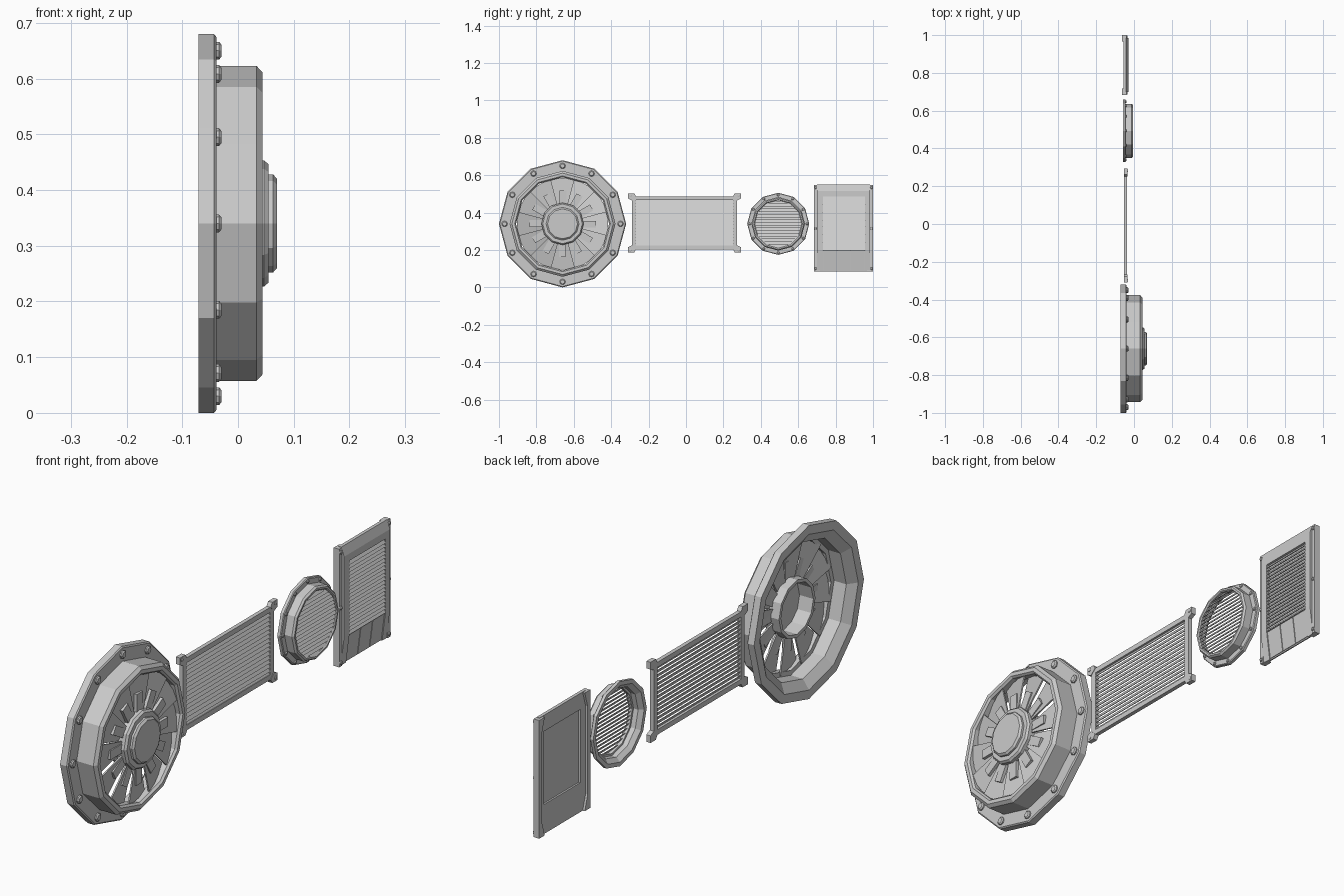
import bpy, bmesh
from math import cos, sin, tau, radians, sqrt
from mathutils import Vector, Matrix

if "Cube" in bpy.data.objects:
    bpy.data.objects.remove(bpy.data.objects["Cube"])


def finish(name, bm):
    bmesh.ops.remove_doubles(bm, verts=bm.verts, dist=1e-5)
    bmesh.ops.recalc_face_normals(bm, faces=bm.faces)
    me = bpy.data.meshes.new(name)
    bm.to_mesh(me)
    bm.free()
    ob = bpy.data.objects.new(name, me)
    bpy.context.collection.objects.link(ob)
    return ob


def lathe(bm, prof, cy, cz, n=12):
    """Closed (radius, x) profile spun about an axis along x."""
    rings = [[bm.verts.new((x, cy + r * cos(tau * k / n), cz + r * sin(tau * k / n)))
              for k in range(n)] for r, x in prof]
    for a, b in zip(rings, rings[1:] + rings[:1]):
        for k in range(n):
            j = (k + 1) % n
            bm.faces.new((a[k], a[j], b[j], b[k]))


def hexa(bm, lo, hi):
    """Solid between two matching outlines."""
    a = [bm.verts.new(p) for p in lo]
    b = [bm.verts.new(p) for p in hi]
    bm.faces.new(a[::-1])
    bm.faces.new(b)
    for k in range(len(a)):
        j = (k + 1) % len(a)
        bm.faces.new((a[k], a[j], b[j], b[k]))


def plate(bm, pts, x0, x1):
    """Outline in (y, z) extruded along x."""
    hexa(bm, [(x0, y, z) for y, z in pts], [(x1, y, z) for y, z in pts])


def bar(bm, pts, y0, y1):
    """Outline in (x, z) extruded along y."""
    hexa(bm, [(x, y0, z) for x, z in pts], [(x, y1, z) for x, z in pts])


def rect(y0, y1, z0, z1):
    return [(y0, z0), (y1, z0), (y1, z1), (y0, z1)]


def bolt(bm, x0, x1, y, z, r):
    ring = lambda x, q: [(x, y + q * cos(tau * k / 8), z + q * sin(tau * k / 8)) for k in range(8)]
    xm = x0 + (x1 - x0) * .6
    hexa(bm, ring(x0, r), ring(xm, r))
    hexa(bm, ring(xm, r), ring(x1, r * .7))


def bolt_circle(name, x0, x1, cy, cz, R, r):
    bm = bmesh.new()
    for k in range(12):
        bolt(bm, x0, x1, cy + R * cos(tau * k / 12), cz + R * sin(tau * k / 12), r)
    finish(name, bm)


def slats(name, z0, z1, n, x, d, span):
    """Tilted horizontal louvres; span(z) gives the y limits."""
    bm = bmesh.new()
    p = (z1 - z0) / n
    for k in range(n):
        z = z0 + p * k
        y0, y1 = span(z + p / 2)
        bar(bm, [(x, z - .1 * p), (x + .003, z - .1 * p), (x - d + .003, z + p * .95), (x - d, z + p * .95)], y0, y1)
    finish(name, bm)


# Large fan
FY, FZ = -.66, .34
bm = bmesh.new()
lathe(bm, [(.34, -.071), (.34, -.043), (.335, -.039), (.283, -.039), (.283, .033), (.271, .044),
           (.256, .044), (.249, .036), (.249, .008), (.268, .008), (.268, -.045), (.305, -.071)], FY, FZ)
finish("fan_housing", bm)
bolt_circle("fan_bolts", -.04, -.03, FY, FZ, .31, .016)

bm = bmesh.new()
lathe(bm, [(0, .07), (.08, .07), (.088, .063), (.088, .055), (.106, .055), (.113, .047),
           (.113, -.02), (.1, -.02), (.1, .04), (0, .04)], FY, FZ)
finish("fan_hub", bm)

bm = bmesh.new()
fins = bmesh.new()
for k in range(12):
    def polar(x, r, deg):
        t = radians(deg + 30 * k)
        return (x, FY + r * cos(t), FZ + r * sin(t))
    ring = [(.105, -15, .034), (.253, -15, .034), (.253, 16, .010), (.105, 16, .018)]
    hexa(bm, [polar(x - .006, r, a) for r, a, x in ring], [polar(x, r, a) for r, a, x in ring])
    rot = Matrix.Rotation(radians(30 * k), 3, 'X')
    c = Vector((0, FY, FZ))
    fin = [(.105, -.02), (.178, -.02), (.178, .016), (.105, .016)]
    hexa(fins, [c + rot @ Vector((.016, r, w)) for r, w in fin],
         [c + rot @ Vector((.035, r, w)) for r, w in fin])
finish("fan_blades", bm)
finish("fan_blade_roots", fins)

# Rectangular radiator: frame, corner ears, louvres
bm = bmesh.new()
Y0, Y1, Z0, Z1 = -.289, .273, .203, .487
for y0, y1, z0, z1 in ((Y0, Y0 + .022, Z0, Z1), (Y1 - .022, Y1, Z0, Z1),
                       (Y0, Y1, Z0, Z0 + .02), (Y0, Y1, Z1 - .02, Z1)):
    plate(bm, rect(y0, y1, z0, z1), -.052, -.036)
finish("radiator_frame", bm)
bm = bmesh.new()
ear = [(-.022, .0), (0, -.022), (.021, -.012), (.021, .016), (-.012, .016)]
for sy, cy in ((-1, Y0), (1, Y1)):
    for sz, cz in ((-1, Z0), (1, Z1)):
        plate(bm, [(cy + sy * a, cz + sz * b) for a, b in ear], -.052, -.034)
        bolt(bm, -.034, -.031, cy + sy * .009, cz + sz * .004, .007)
finish("radiator_ears", bm)
slats("radiator_louvres", .22, .47, 15, -.039, .010, lambda z: (Y0 + .02, Y1 - .02))

# Round vent
VY, VZ = .493, .34
bm = bmesh.new()
lathe(bm, [(.166, -.059), (.166, -.047), (.163, -.044), (.143, -.044), (.143, -.012), (.137, -.005),
           (.130, -.005), (.126, -.009), (.126, -.024), (.134, -.024), (.134, -.044), (.150, -.059)], VY, VZ)
finish("vent_housing", bm)
bolt_circle("vent_bolts", -.045, -.039, VY, VZ, .154, .007)


def chord(z):
    w = sqrt(max(.127 ** 2 - (z - VZ) ** 2, 0)) * .985
    return VY - w, VY + w


slats("vent_louvres", VZ - .124, VZ + .124, 17, -.009, .011, chord)

# Tall grille panel: side rails, body, top slope, lower slope panels
bm = bmesh.new()
for y0, y1, yi in ((.684, .700, .718), (.984, 1.0, .966)):
    plate(bm, rect(y0, y1, .085, .548), -.064, -.040)
    ym = (y0 + y1) / 2
    for z in (.1, .315, .533):
        bolt(bm, -.040, -.034, ym, z, .007)
    # triangular corner gussets, front and back
    for z, s in ((.085, 1), (.548, -1)):
        plate(bm, [(ym, z), (yi, z), (ym, z + s * .085)], -.064, -.044)
finish("grille_rails", bm)

bm = bmesh.new()
prof = [(-.055, .085), (-.045, .085), (-.030, .2), (-.030, .515), (-.042, .55), (-.055, .55)]
bar(bm, prof, .700, .733)
bar(bm, prof, .956, .984)
bar(bm, [(-.055, .487), (-.030, .487), (-.030, .515), (-.042, .55), (-.055, .55)], .733, .956)
finish("grille_body", bm)

bm = bmesh.new()
for k in range(3):
    y = .733 + k * .0743
    bar(bm, [(-.055, .09), (-.047, .09), (-.033, .198), (-.055, .198)], y + .0015, y + .0728)
bar(bm, [(-.055, .085), (-.05, .085), (-.037, .2), (-.055, .2)], .733, .956)
finish("grille_lower_panels", bm)

bm = bmesh.new()
plate(bm, rect(.733, .956, .2, .487), -.048, -.044)
finish("grille_back_plate", bm)
slats("grille_louvres", .2, .487, 20, -.032, .010, lambda z: (.733, .956))
